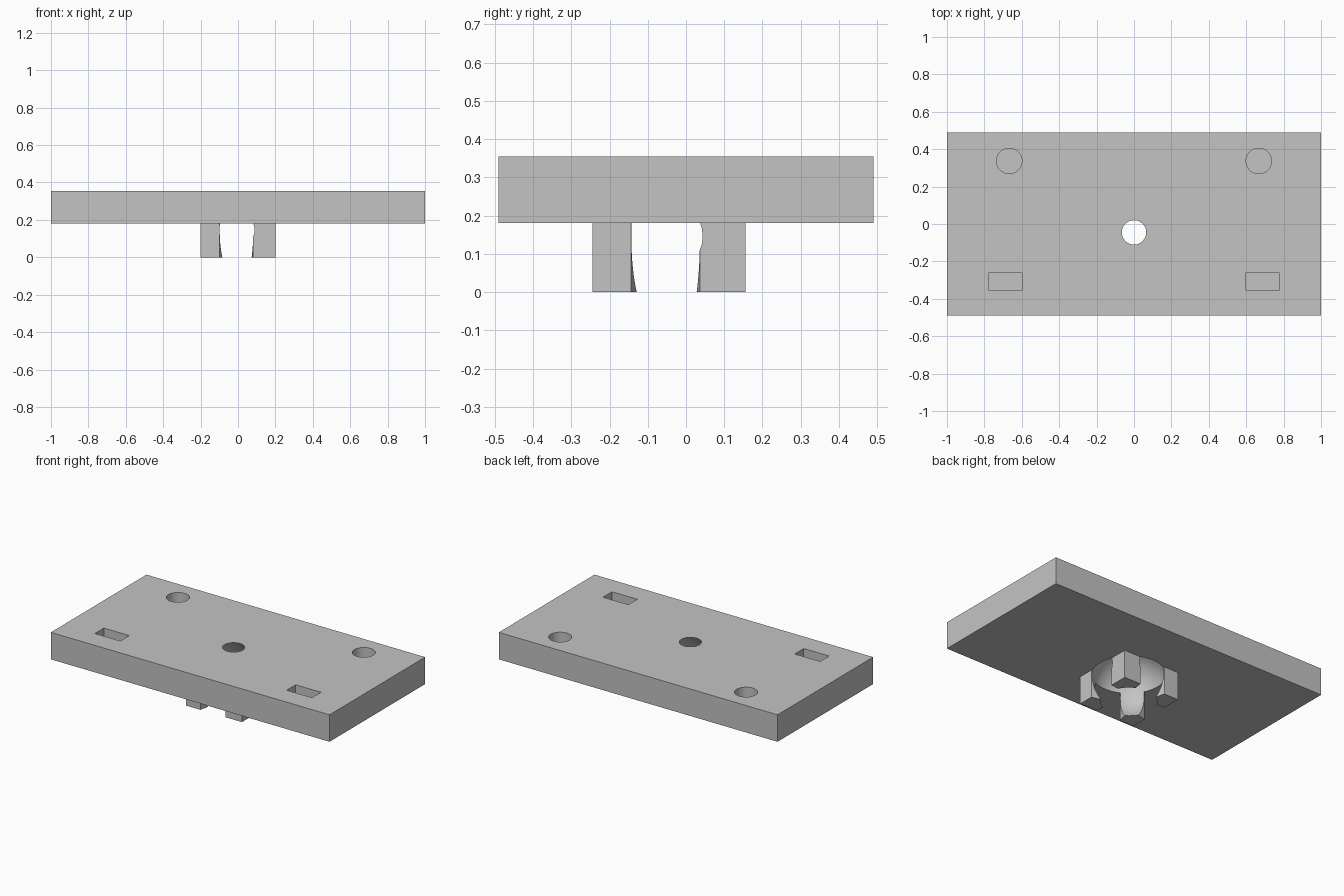
import bpy
import bmesh

if "Cube" in bpy.data.objects:
    bpy.data.objects.remove(bpy.data.objects["Cube"], do_unlink=True)

BOTTOM, TOP = 0.18, 0.355      # plate faces
CY = -0.045                    # socket centre in y

grey = bpy.data.materials.new("light_grey")
grey.use_nodes = True
grey.diffuse_color = (0.55, 0.55, 0.55, 1)
grey.node_tree.nodes["Principled BSDF"].inputs["Base Color"].default_value = (0.55, 0.55, 0.55, 1)


def prism(name, outline, z0, z1):
    """Extrude a flat outline from z0 to z1."""
    bm = bmesh.new()
    face = bm.faces.new([bm.verts.new((x, y, z0)) for x, y in outline])
    out = bmesh.ops.extrude_face_region(bm, geom=[face])
    for v in out["geom"]:
        if isinstance(v, bmesh.types.BMVert):
            v.co.z = z1
    bmesh.ops.recalc_face_normals(bm, faces=bm.faces)
    mesh = bpy.data.meshes.new(name)
    bm.to_mesh(mesh)
    bm.free()
    mesh.materials.append(grey)
    obj = bpy.data.objects.new(name, mesh)
    bpy.context.collection.objects.link(obj)
    return obj


def rectangle(cx, cy, hx, hy):
    return [(cx - hx, cy - hy), (cx + hx, cy - hy), (cx + hx, cy + hy), (cx - hx, cy + hy)]


def carve(obj, cutters):
    """Subtract the cutters and bake the result."""
    for cutter in cutters:
        mod = obj.modifiers.new("carve", "BOOLEAN")
        mod.operation = "DIFFERENCE"
        mod.solver = "EXACT"
        mod.object = cutter
    graph = bpy.context.evaluated_depsgraph_get()
    mesh = bpy.data.meshes.new_from_object(obj.evaluated_get(graph))
    obj.modifiers.clear()
    obj.data = mesh
    bpy.ops.object.select_all(action="DESELECT")
    obj.select_set(True)
    bpy.context.view_layer.objects.active = obj
    bpy.ops.object.shade_smooth_by_angle(angle=0.5)


# Ball-shaped socket cutter, which breaks through the plate top
bpy.ops.mesh.primitive_uv_sphere_add(segments=64, ring_count=32, radius=0.219,
                                     location=(0, CY, 0.146))
ball = bpy.context.object
ball.name = "socket_cutter"
ball.data.materials.append(grey)
cutters = [ball]

# Blind round holes and rectangular pockets
for side in (-1, 1):
    bpy.ops.mesh.primitive_cylinder_add(vertices=48, radius=0.068, depth=0.2,
                                        location=(side * 0.667, 0.337, TOP))
    hole = bpy.context.object
    hole.name = "hole_cutter"
    hole.data.materials.append(grey)
    pocket = prism("pocket_cutter", rectangle(side * 0.688, -0.308, 0.091, 0.046),
                   TOP - 0.1, TOP + 0.1)
    cutters += [hole, pocket]

plate = prism("plate", rectangle(0, 0, 1, 0.49), BOTTOM, TOP)
carve(plate, cutters)

# Four claws around the socket, with slightly slanted inner sides
edges = {-1: (0.099, 0.084), 1: (0.081, 0.072)}
for sx, x_name in ((-1, "right"), (1, "left")):
    for sy, y_name in ((-1, "front"), (1, "back")):
        (xo, xi), (yo, yi) = edges[sx], edges[sy]
        outline = [(0.2, 0.2), (xo, 0.2), (xi, 0.14), (xi, yi), (0.14, yi), (0.2, yo)]
        claw = prism(f"{y_name}_{x_name}_claw",
                     [(sx * x, CY + sy * y) for x, y in outline], 0, BOTTOM)
        carve(claw, [ball])

for cutter in cutters:
    bpy.data.objects.remove(cutter, do_unlink=True)
